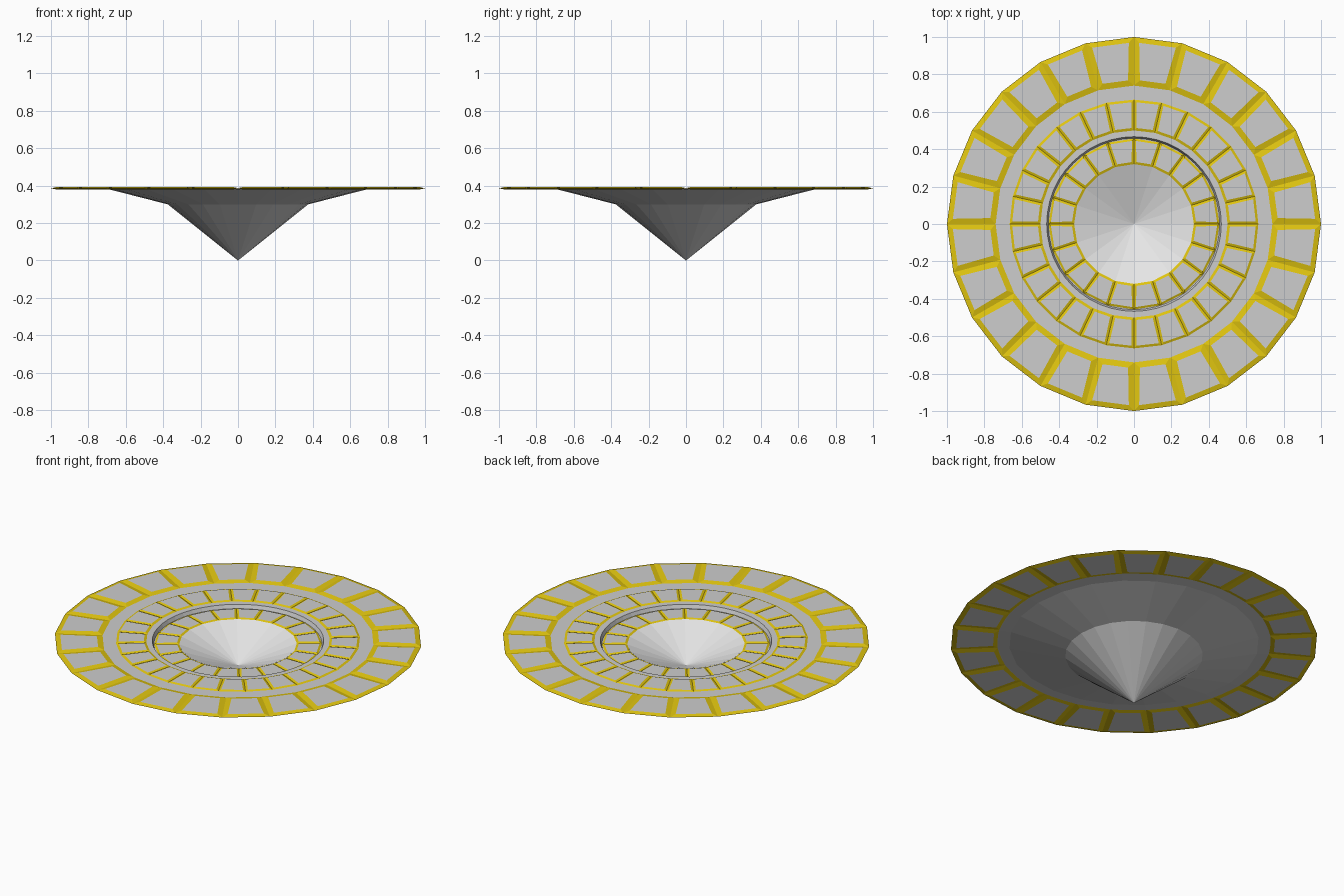
import bpy, bmesh, math

if "Cube" in bpy.data.objects:
    bpy.data.objects.remove(bpy.data.objects["Cube"])


def mat(name, col):
    m = bpy.data.materials.new(name)
    m.diffuse_color = (*col, 1)
    m.use_nodes = True
    m.node_tree.nodes["Principled BSDF"].inputs["Base Color"].default_value = m.diffuse_color
    return m


GREY = mat("grey", (0.61, 0.61, 0.61))
YELLOW = mat("yellow", (0.75, 0.56, 0.005))
PALE = mat("pale grey", (0.82, 0.82, 0.82))


def finish(bm, name, mats):
    me = bpy.data.meshes.new(name)
    bm.to_mesh(me)
    bm.free()
    for m in mats:
        me.materials.append(m)
    ob = bpy.data.objects.new(name, me)
    bpy.context.collection.objects.link(ob)
    return ob


def circle(bm, r, z, n):
    return [bm.verts.new((r * math.cos(2 * math.pi * i / n),
                          r * math.sin(2 * math.pi * i / n), z)) for i in range(n)]


def revolve(name, profile, n, mats, up):
    """Turn an (r, z) profile about z into a shell that faces up or down."""
    bm = bmesh.new()
    rings = [[bm.verts.new((0, 0, z))] * n if r == 0 else circle(bm, r, z, n) for r, z in profile]
    for a, b in zip(rings, rings[1:]):
        for i in range(n):
            j = (i + 1) % n
            bm.faces.new(list(dict.fromkeys((a[i], a[j], b[j], b[i]))))
    bm.normal_update()
    bmesh.ops.reverse_faces(bm, faces=[f for f in bm.faces if (f.normal.z > 0) != up])
    return finish(bm, name, mats)


def frame(name, r0, r1, z, n, w, h, both=False):
    """Ring of raised grey panels, each with sloping yellow borders."""
    bm = bmesh.new()
    for up in ((True, False) if both else (True,)):
        inner, outer = circle(bm, r0, z, n), circle(bm, r1, z, n)
        panels = []
        for i in range(n):
            j = (i + 1) % n
            vs = [inner[i], outer[i], outer[j], inner[j]]
            panels.append(bm.faces.new(vs if up else vs[::-1]))
        bm.normal_update()
        borders = bmesh.ops.inset_individual(bm, faces=panels, thickness=w, depth=h)["faces"]
        for f in borders:
            f.material_index = 1
        for f in panels:
            f.material_index = 0
    bmesh.ops.remove_doubles(bm, verts=bm.verts[:], dist=0.0005)
    return finish(bm, name, [GREY, YELLOW])


# pointed underside and stepped grey top deck
revolve("underside_cone", [(0, 0), (0.375, 0.30), (0.68, 0.378), (0.745, 0.383)], 24, [GREY], False)
revolve("top_deck", [(0.32, 0.362), (0.458, 0.362), (0.467, 0.384), (0.745, 0.384)], 48, [GREY], True)
# sunken centre bowl
revolve("centre_bowl", [(0.32, 0.364), (0, 0.235)], 20, [PALE], True)
# three rings of framed panels
frame("outer_panels", 0.74, 1.0, 0.386, 24, 0.042, 0.007, both=True)
frame("middle_panels", 0.50, 0.665, 0.3855, 28, 0.019, 0.005)
frame("inner_panels", 0.32, 0.457, 0.3635, 20, 0.017, 0.005)
